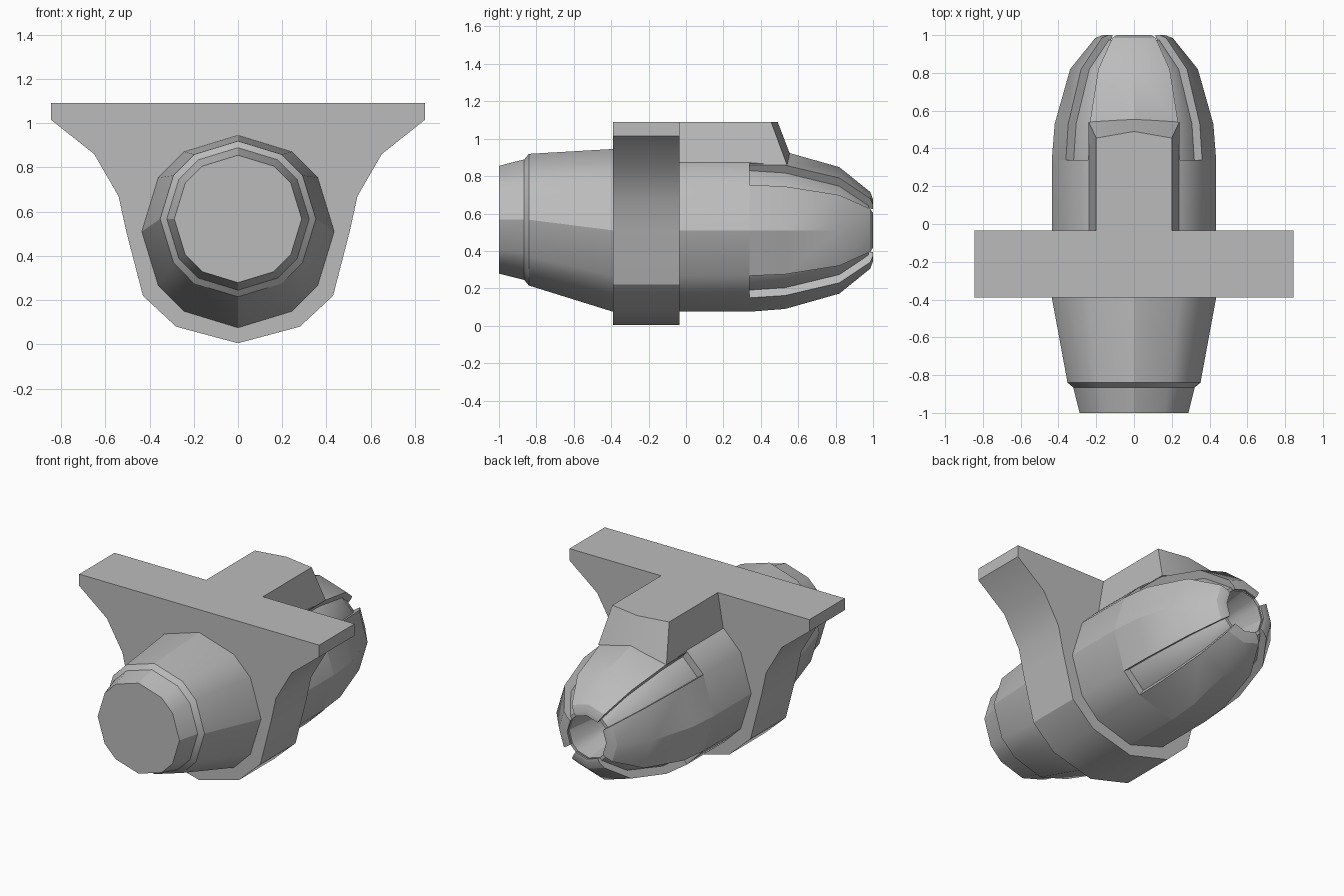
import bpy, bmesh, math

cube = bpy.data.objects.get("Cube")
if cube:
    bpy.data.objects.remove(cube, do_unlink=True)

grey = bpy.data.materials.new("plain grey")
grey.use_nodes = True
grey.diffuse_color = (0.5, 0.5, 0.5, 1)
grey.node_tree.nodes["Principled BSDF"].inputs["Base Color"].default_value = (0.5, 0.5, 0.5, 1)

AXIS = 0.51  # height of the rear body's centre line
parts = []


def loft(name, rings):
    """Skin a list of equal-length closed rings and cap both ends."""
    bm = bmesh.new()
    rows = [[bm.verts.new(p) for p in ring] for ring in rings]
    n = len(rows[0])
    for a, b in zip(rows, rows[1:]):
        for i in range(n):
            j = (i + 1) % n
            bm.faces.new((a[i], a[j], b[j], b[i]))
    bm.faces.new(rows[0])
    bm.faces.new(rows[-1])
    bmesh.ops.recalc_face_normals(bm, faces=bm.faces)
    mesh = bpy.data.meshes.new(name)
    bm.to_mesh(mesh)
    bm.free()
    mesh.materials.append(grey)
    obj = bpy.data.objects.new(name, mesh)
    bpy.context.collection.objects.link(obj)
    parts.append(obj)
    return obj


def arc(y, r, angles, z=AXIS):
    return [(r * math.cos(math.radians(a)), y, z + r * math.sin(math.radians(a)))
            for a in angles]


# Twelve-sided body: narrow facets on the diagonals
around = [q + a for q in (0, 90, 180, 270) for a in (0, 34, 56)]
body = [(-1.0, 0.288, 0.567), (-0.865, 0.322, 0.567), (-0.84, 0.352, 0.567),
        (-0.39, 0.435, AXIS), (0.34, 0.435, AXIS),
        # recessed core under the rear panels, then the bore
        (0.34, 0.385, AXIS), (0.53, 0.37, AXIS), (0.82, 0.285, AXIS),
        (0.975, 0.16, AXIS), (0.975, 0.14, AXIS), (0.65, 0.1, AXIS)]
loft("main_body", [arc(y, r, around, z) for y, r, z in body])

# Four raised rear panels, leaving diagonal grooves between them
panel = [(0.34, 0.435, 0.37), (0.53, 0.42, 0.36), (0.82, 0.338, 0.275),
         (0.985, 0.205, 0.14), (1.0, 0.165, 0.138)]
for name, mid in (("left", 0), ("top", 90), ("right", 180), ("bottom", 270)):
    span = [mid - 34, mid, mid + 34]
    loft(name + "_rear_panel",
         [arc(y, r, span) + arc(y, inner, span[::-1]) for y, r, inner in panel])

# Mounting bracket
half = [(0.845, 1.09), (0.845, 1.015), (0.65, 0.86), (0.54, 0.67),
        (0.505, 0.51), (0.43, 0.22), (0.28, 0.08)]
outline = half + [(0, 0.005)] + [(-x, z) for x, z in reversed(half)]
loft("mounting_bracket", [[(x, y, z) for x, z in outline] for y in (-0.39, -0.035)])

# Fin joining the bracket to the body, with a pointed sloping back
fin_top = [(-0.2, -0.035), (0.2, -0.035), (0.2, 0.455), (0, 0.49), (-0.2, 0.455)]
fin_low = [(-0.24, -0.035), (0.24, -0.035), (0.24, 0.54), (0, 0.555), (-0.24, 0.54)]
low_z = [0.86, 0.86, 0.86, 0.92, 0.86]
loft("top_fin", [[(x, y, 1.09) for x, y in fin_top],
                 [(x, y, z) for (x, y), z in zip(fin_low, low_z)]])

# Smooth shading that keeps the hard edges
bpy.ops.object.select_all(action="DESELECT")
for obj in parts:
    obj.select_set(True)
bpy.context.view_layer.objects.active = parts[0]
bpy.ops.object.shade_smooth_by_angle(angle=math.radians(30))
